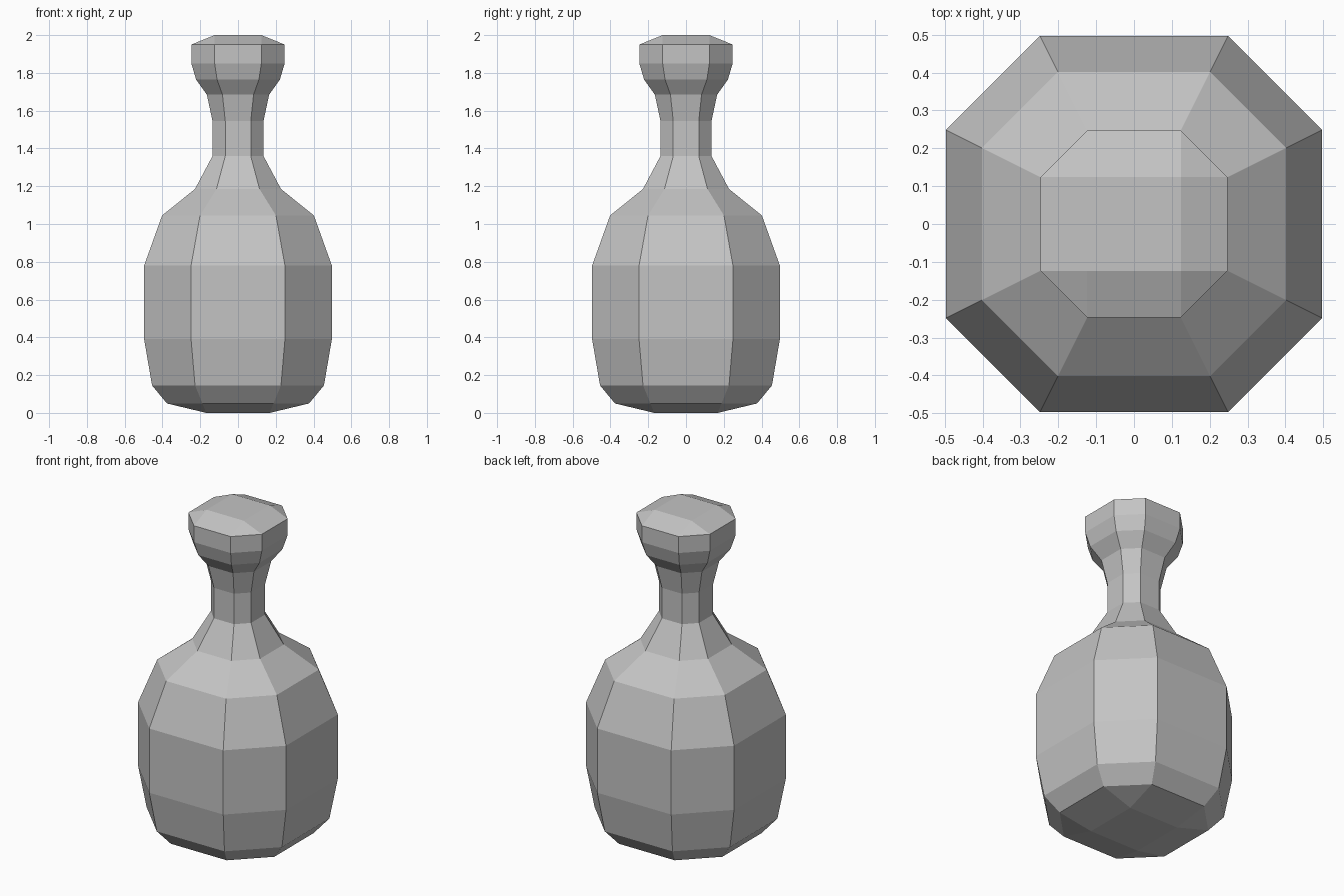
import bpy, bmesh

cube = bpy.data.objects.get("Cube")
if cube:
    bpy.data.objects.remove(cube, do_unlink=True)

# Single grey material
grey = bpy.data.materials.new("plain grey")
grey.use_nodes = True
colour = (0.55, 0.55, 0.55, 1)
grey.diffuse_color = colour
grey.node_tree.nodes["Principled BSDF"].inputs["Base Color"].default_value = colour

# Profile of the bottle: (half width, height)
PROFILE = [(0.376, 0.05), (0.455, 0.145), (0.497, 0.39), (0.497, 0.78),
           (0.402, 1.045), (0.228, 1.185), (0.135, 1.36), (0.135, 1.545),
           (0.165, 1.685), (0.222, 1.765), (0.247, 1.85), (0.247, 1.95)]


def octagon(bm, w, z):
    """Square ring with its corners cut halfway along each side."""
    h = w / 2
    corners = [(w, -h), (w, h), (h, w), (-h, w), (-w, h), (-w, -h), (-h, -w), (h, -w)]
    return [bm.verts.new((x, y, z)) for x, y in corners]


def cap(bm, ring, s, z):
    """Close a ring with a raised square, four sloped sides and corner triangles."""
    square = [bm.verts.new((x * s, y * s, z)) for x, y in ((1, 1), (-1, 1), (-1, -1), (1, -1))]
    bm.faces.new(square)
    for i in range(4):
        a, b = ring[2 * i + 1], ring[(2 * i + 2) % 8]
        bm.faces.new((a, b, square[i]))
        bm.faces.new((b, ring[(2 * i + 3) % 8], square[(i + 1) % 4], square[i]))


# Bottle body, neck and rim in one faceted shell
bm = bmesh.new()
rings = [octagon(bm, w, z) for w, z in PROFILE]
for low, high in zip(rings, rings[1:]):
    for i in range(8):
        j = (i + 1) % 8
        bm.faces.new((low[i], low[j], high[j], high[i]))

# Underside and closed top
cap(bm, rings[0], 0.168, 0)
cap(bm, rings[-1], 0.124, 2)
bmesh.ops.recalc_face_normals(bm, faces=bm.faces)

mesh = bpy.data.meshes.new("bottle")
bm.to_mesh(mesh)
bm.free()
mesh.materials.append(grey)
bottle = bpy.data.objects.new("bottle", mesh)
bpy.context.collection.objects.link(bottle)
